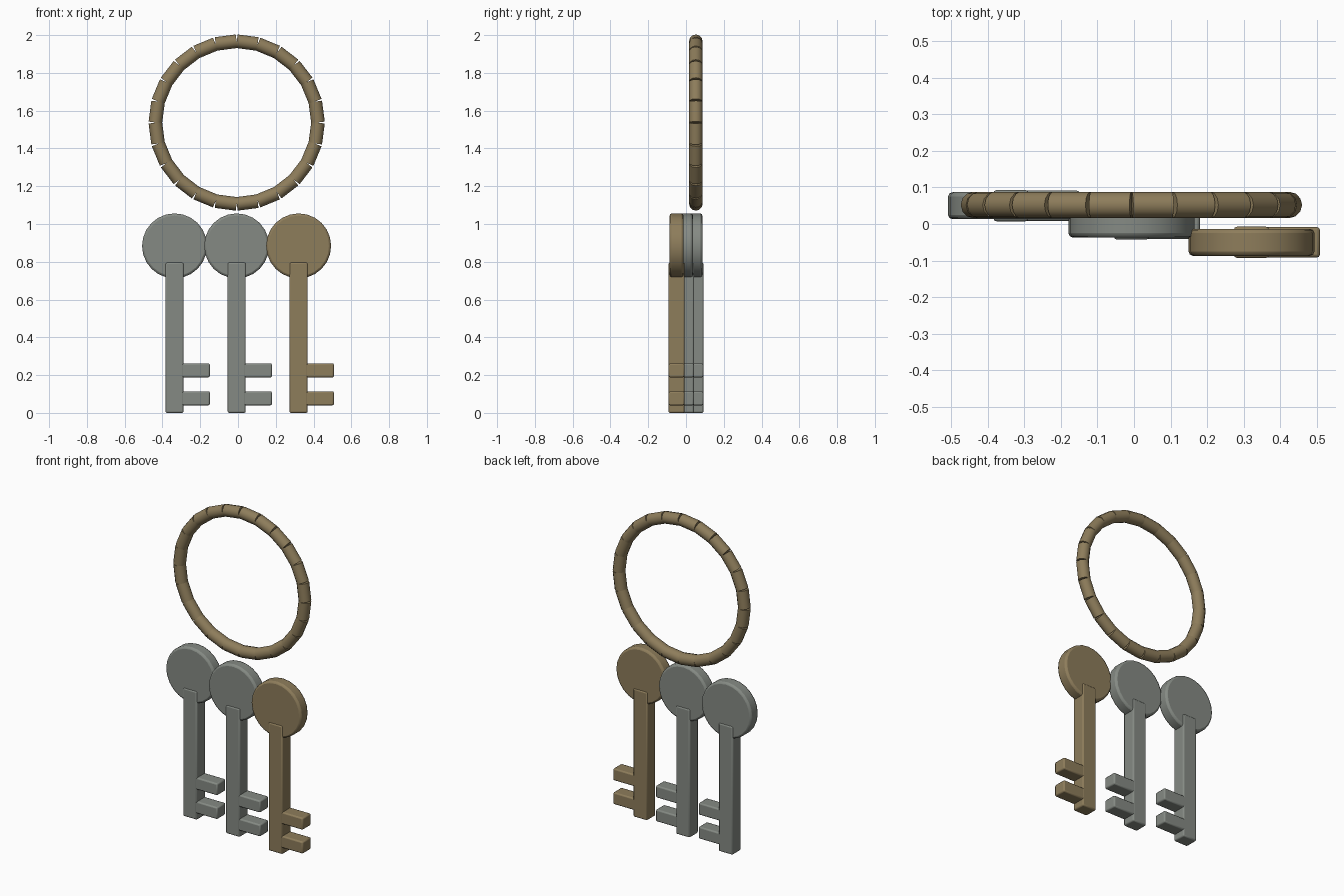
import bpy, math
from mathutils import Vector

cube = bpy.data.objects.get("Cube")
if cube:
    bpy.data.objects.remove(cube, do_unlink=True)


def material(name, rgb):
    m = bpy.data.materials.new(name)
    m.use_nodes = True
    m.diffuse_color = (*rgb, 1)
    m.node_tree.nodes["Principled BSDF"].inputs["Base Color"].default_value = (*rgb, 1)
    return m


brass = material("aged brass", (0.27, 0.205, 0.105))
steel = material("grey steel", (0.235, 0.255, 0.23))


def finish(name, mat, bevel):
    """Name the active object, colour it, round its edges and smooth it."""
    ob = bpy.context.object
    ob.name = name
    ob.data.materials.append(mat)
    bpy.ops.object.transform_apply(location=False, rotation=True, scale=True)
    if bevel:
        mod = ob.modifiers.new("soft edges", "BEVEL")
        mod.width = bevel
        mod.segments = 2
        mod.limit_method = "ANGLE"
    bpy.ops.object.shade_smooth_by_angle(angle=math.radians(35))
    return ob


def box(name, mat, x0, x1, z0, z1, y, depth):
    bpy.ops.mesh.primitive_cube_add(size=1, location=((x0 + x1) / 2, y, (z0 + z1) / 2))
    bpy.context.object.scale = (x1 - x0, depth, z1 - z0)
    return finish(name, mat, 0.008)


def key(name, mat, x, y):
    # Round head
    bpy.ops.mesh.primitive_cylinder_add(vertices=24, radius=0.172, depth=0.074,
                                        location=(x, y, 0.884),
                                        rotation=(math.pi / 2, 0, 0))
    finish(name + "_head", mat, 0.012)
    # Shaft and two teeth
    box(name + "_shaft", mat, x - 0.048, x + 0.048, 0, 0.796, y, 0.085)
    for label, z in (("lower", 0.077), ("upper", 0.225)):
        box(f"{name}_{label}_tooth", mat, x, x + 0.187, z - 0.037, z + 0.037, y, 0.083)


key("right_key", steel, -0.336, 0.05)
key("middle_key", steel, -0.007, 0.0)
key("left_key", brass, 0.321, -0.05)

# Ring of straight links meeting end to end
LINKS, RADIUS = 24, 0.427
step = math.tau / LINKS
centre = Vector((-0.007, 0.052, 1.537))
for i in range(LINKS):
    a = (i + 0.5) * step
    pos = centre + RADIUS * Vector((math.cos(a), 0, math.sin(a)))
    bpy.ops.mesh.primitive_cylinder_add(vertices=12, radius=0.036,
                                        depth=2 * RADIUS * math.sin(step / 2),
                                        location=pos, rotation=(0, -a, 0))
    finish(f"ring_link_{i + 1}", brass, 0)
